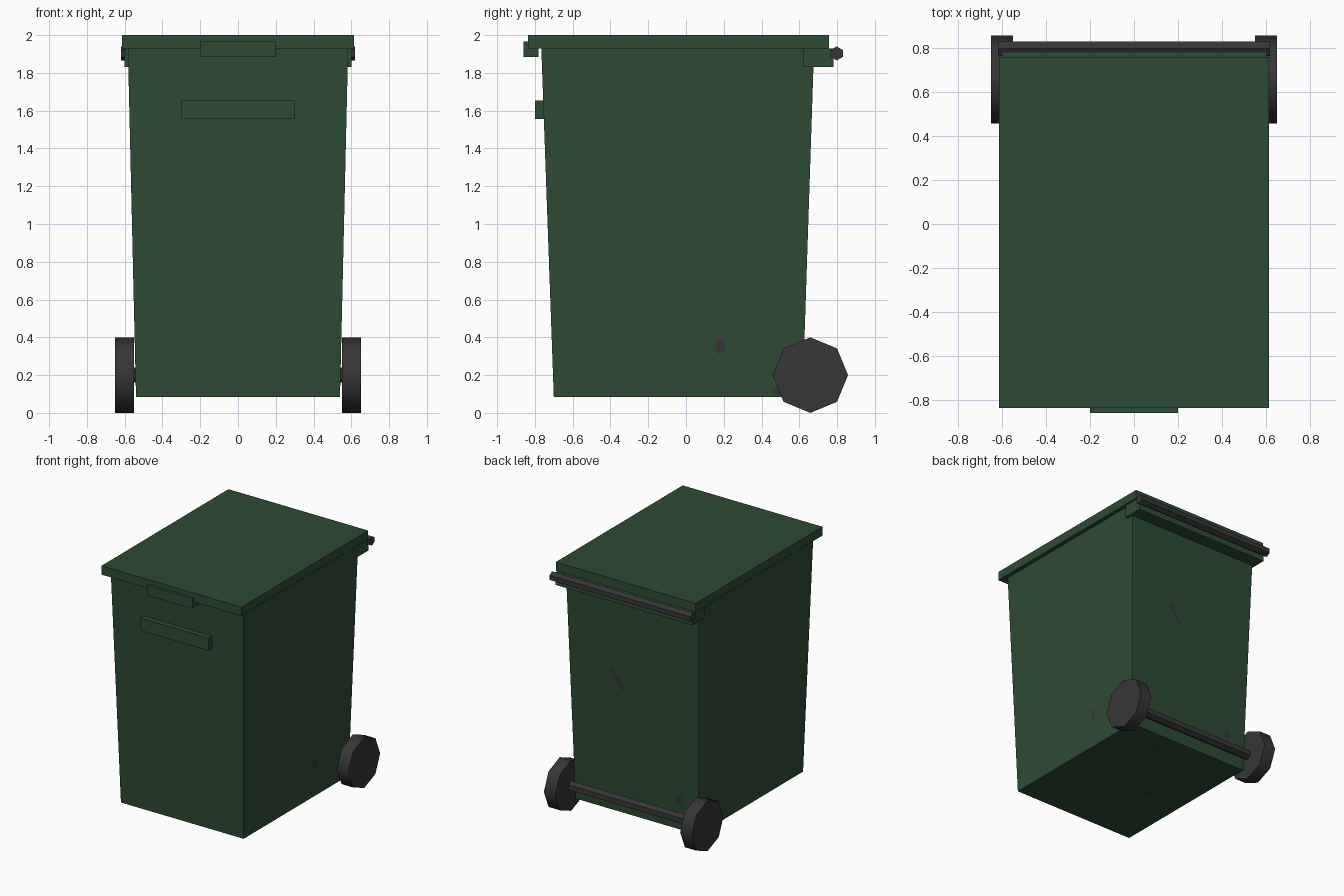
import bpy, math
from math import cos, sin, pi

if "Cube" in bpy.data.objects:
    bpy.data.objects.remove(bpy.data.objects["Cube"])


def material(name, rgb):
    m = bpy.data.materials.new(name)
    m.diffuse_color = (*rgb, 1)
    m.use_nodes = True
    m.node_tree.nodes["Principled BSDF"].inputs["Base Color"].default_value = m.diffuse_color
    return m


GREEN = material("dark green plastic", (0.027, 0.07, 0.035))
BLACK = material("charcoal rubber", (0.037, 0.037, 0.037))


def add_mesh(name, verts, faces, mat):
    me = bpy.data.meshes.new(name)
    me.from_pydata(verts, [], faces)
    me.materials.append(mat)
    ob = bpy.data.objects.new(name, me)
    bpy.context.collection.objects.link(ob)
    return ob


def frustum(name, low, high, z0, z1, mat):
    """Box between two rectangles (half width, y front, y back)."""
    verts = []
    for (w, a, b), z in ((low, z0), (high, z1)):
        verts += [(-w, a, z), (w, a, z), (w, b, z), (-w, b, z)]
    faces = [(3, 2, 1, 0), (4, 5, 6, 7)]
    faces += [(i, (i + 1) % 4, (i + 1) % 4 + 4, i + 4) for i in range(4)]
    return add_mesh(name, verts, faces, mat)


def box(name, w, y0, y1, z0, z1, mat):
    return frustum(name, (w, y0, y1), (w, y0, y1), z0, z1, mat)


def rod(name, sides, r, x0, x1, y, z, mat):
    """Cylinder along x with a vertex pointing straight up."""
    verts = [(x, y + r * sin(2 * pi * i / sides), z + r * cos(2 * pi * i / sides))
             for x in (x0, x1) for i in range(sides)]
    n = sides
    faces = [tuple(range(n)), tuple(range(2 * n - 1, n - 1, -1))]
    faces += [(i, i + n, (i + 1) % n + n, (i + 1) % n) for i in range(n)]
    return add_mesh(name, verts, faces, mat)


# Tapered body, lid and the rim across the back
LOW, HIGH, Z0, Z1 = (0.54, -0.70, 0.617), (0.583, -0.766, 0.678), 0.085, 1.93
frustum("bin_body", LOW, HIGH, Z0, Z1, GREEN)
box("lid", 0.615, -0.837, 0.758, 1.93, 2.0, GREEN)
box("back_rim", 0.602, 0.62, 0.78, 1.83, 1.93, GREEN)

# Front grips
box("lid_grip", 0.2, -0.86, -0.78, 1.885, 1.965, GREEN)
box("front_handle", 0.3, -0.80, -0.74, 1.555, 1.655, GREEN)

# Rear handle bar, axle and wheels
rod("handle_bar", 6, 0.037, -0.62, 0.62, 0.798, 1.903, BLACK)
rod("axle", 6, 0.04, -0.57, 0.57, 0.658, 0.2, BLACK)
for side, x in (("left", -0.6), ("right", 0.6)):
    wheel = rod(side + "_wheel", 8, 0.2, x - 0.05, x + 0.05, 0.658, 0.2, BLACK)
    bpy.context.view_layer.objects.active = wheel
    wheel.select_set(True)
    bpy.ops.object.shade_smooth_by_angle(angle=math.radians(50))
    wheel.select_set(False)


# Small dark scuffs lying just off the body surfaces
def edge(k, z):
    return LOW[k] + (HIGH[k] - LOW[k]) * (z - Z0) / (Z1 - Z0)


GAP = 0.003
SURFACE = {
    "back": lambda u, v: (-u, edge(2, v) + GAP, v),
    "right": lambda u, v: (edge(0, v) + GAP, u, v),
    "left": lambda u, v: (-edge(0, v) - GAP, -u, v),
    "base": lambda u, v: (u, -v, Z0 - GAP),
}


def scuff(face, u, v, ru, rv, lean=0.0):
    pts = []
    for i in range(8):
        a = 2 * pi * (i + 0.5) / 8
        pts.append(SURFACE[face](u + ru * cos(a) + lean * sin(a), v + rv * sin(a)))
    add_mesh(face + "_scuff", pts, [tuple(range(8))], BLACK)


scuff("back", -0.145, 1.15, 0.025, 0.085, -0.06)
scuff("back", 0.38, 0.33, 0.025, 0.045)
scuff("right", 0.18, 0.355, 0.027, 0.048)
scuff("right", 0.49, 0.112, 0.035, 0.024)
scuff("left", -0.25, 1.1, 0.014, 0.014)
scuff("base", -0.216, 0.11, 0.03, 0.04)
scuff("base", 0.14, -0.43, 0.018, 0.018)
